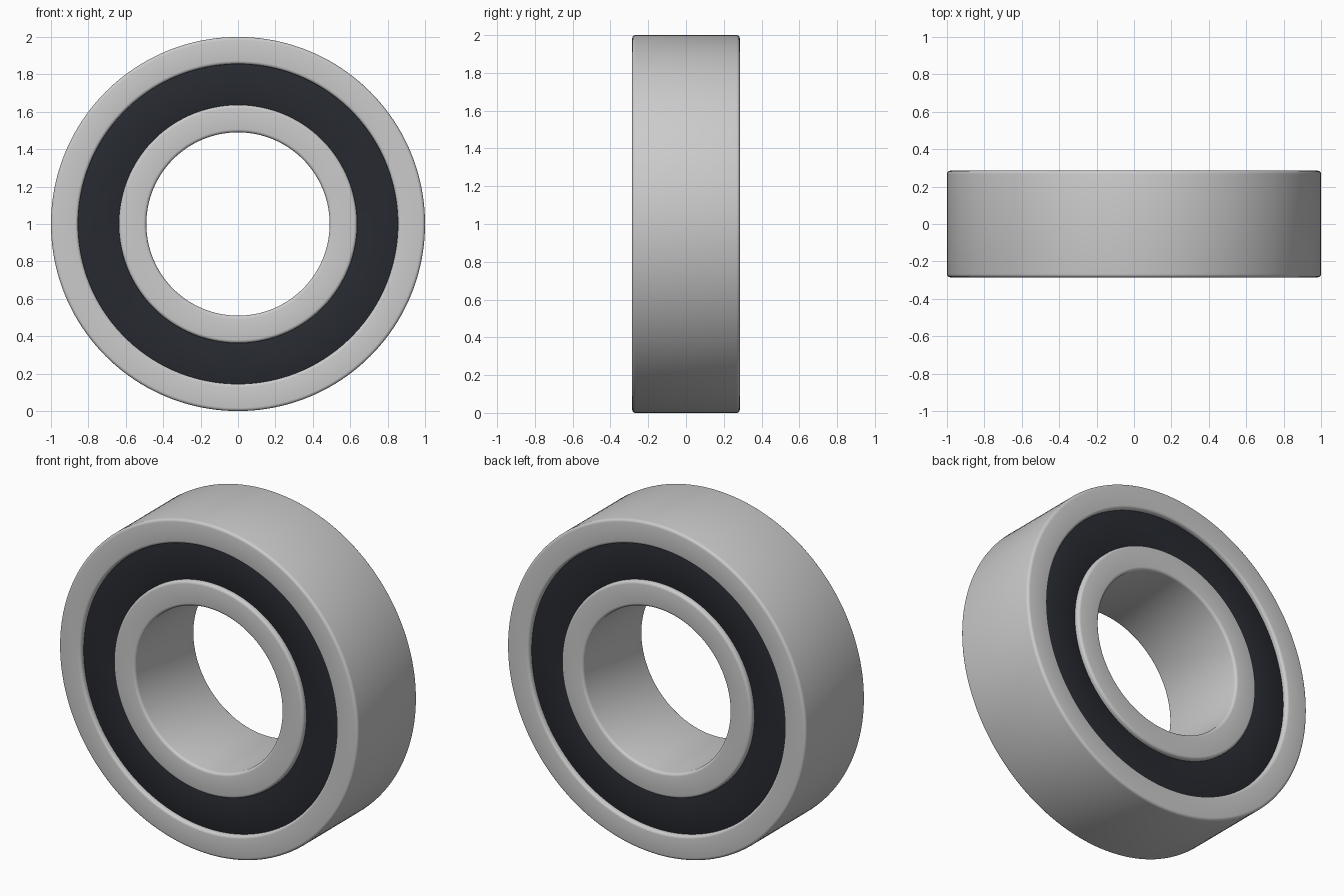
import bpy, math

if "Cube" in bpy.data.objects:
    bpy.data.objects.remove(bpy.data.objects["Cube"])

SEG = 160
HALF = 0.285  # half width along y


def rounded_rect(r0, r1, y0, y1, bevel, steps=4):
    """Closed (radius, y) section with rounded corners."""
    corners = [(r1 - bevel, y1 - bevel, 0), (r0 + bevel, y1 - bevel, 90),
               (r0 + bevel, y0 + bevel, 180), (r1 - bevel, y0 + bevel, 270)]
    pts = []
    for cr, cy, a0 in corners:
        for i in range(steps + 1):
            a = math.radians(a0 + 90 * i / steps)
            pts.append((cr + bevel * math.cos(a), cy + bevel * math.sin(a)))
    return pts


def lathe(name, section, color=None):
    """Revolve a closed section around the y axis through z = 1."""
    n = len(section)
    verts, faces = [], []
    for s in range(SEG):
        a = 2 * math.pi * s / SEG
        verts += [(r * math.cos(a), y, 1 + r * math.sin(a)) for r, y in section]
        t = (s + 1) % SEG
        for i in range(n):
            j = (i + 1) % n
            faces.append((s * n + i, s * n + j, t * n + j, t * n + i))
    mesh = bpy.data.meshes.new(name)
    mesh.from_pydata(verts, [], faces)
    mesh.update()
    ob = bpy.data.objects.new(name, mesh)
    bpy.context.collection.objects.link(ob)
    if color:
        mat = bpy.data.materials.new(name + "_rubber")
        mat.diffuse_color = color
        mat.use_nodes = True
        mat.node_tree.nodes["Principled BSDF"].inputs["Base Color"].default_value = mat.diffuse_color
        mesh.materials.append(mat)
    bpy.ops.object.select_all(action='DESELECT')
    ob.select_set(True)
    bpy.context.view_layer.objects.active = ob
    bpy.ops.object.shade_smooth_by_angle(angle=math.radians(35))
    return ob


# Steel rings
lathe("outer_ring", rounded_rect(0.855, 1.0, -HALF, HALF, 0.017))
lathe("inner_ring", rounded_rect(0.49, 0.637, -HALF, HALF, 0.017))

# Recessed rubber seals on both faces
for name, side in (("front_seal", -1), ("back_seal", 1)):
    ya, yb = sorted((side * (HALF - 0.03), side * (HALF - 0.08)))
    lathe(name, rounded_rect(0.632, 0.86, ya, yb, 0.004, 2), (0.02, 0.023, 0.03, 1))
